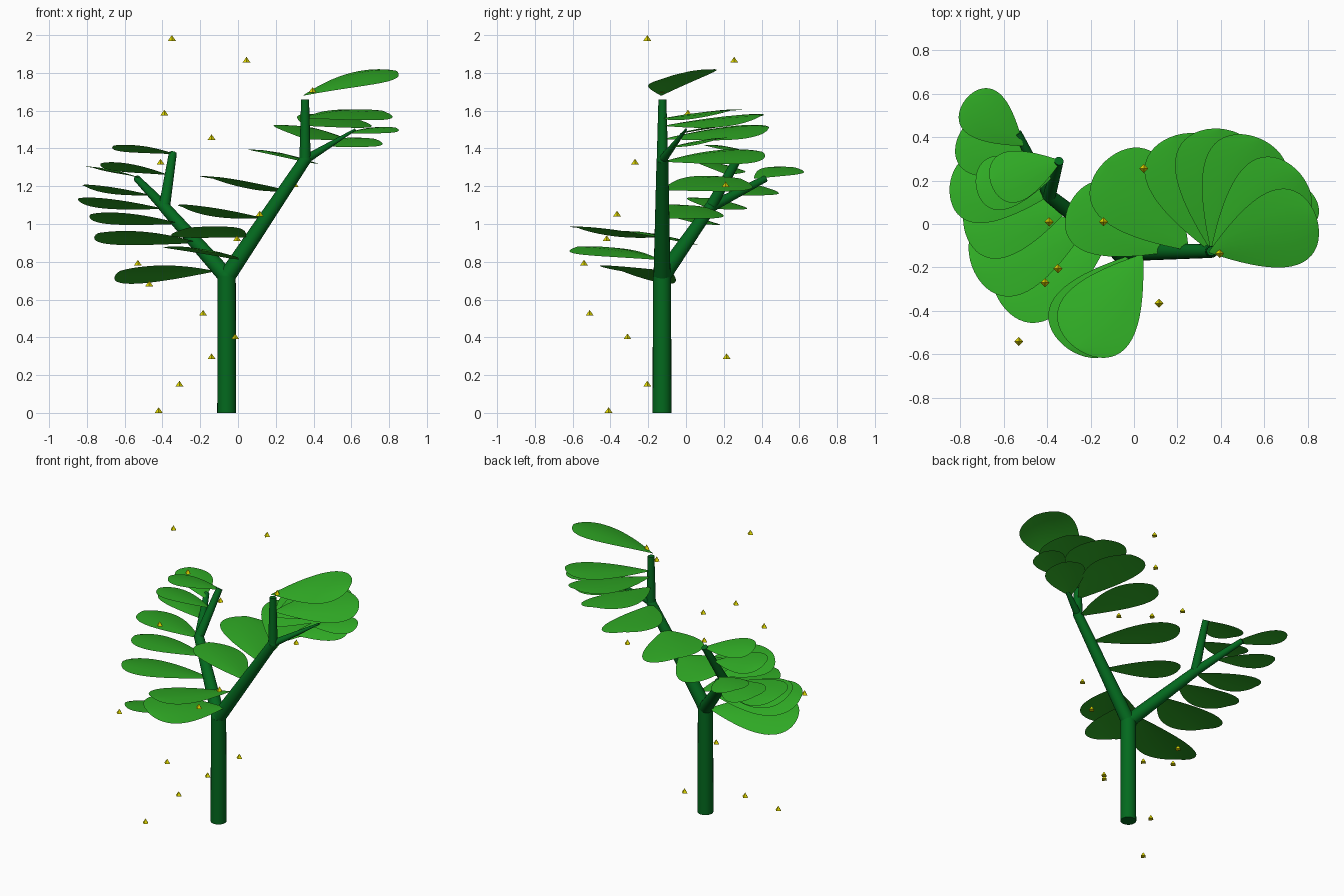
import bpy, bmesh, math
from mathutils import Vector

if "Cube" in bpy.data.objects:
    bpy.data.objects.remove(bpy.data.objects["Cube"])


def material(name, rgb):
    m = bpy.data.materials.new(name)
    m.diffuse_color = (*rgb, 1)
    m.use_nodes = True
    m.node_tree.nodes["Principled BSDF"].inputs["Base Color"].default_value = m.diffuse_color
    return m


STEM = material("stem green", (0.001, 0.142, 0.013))
LEAF = material("leaf green", (0.030, 0.42, 0.019))
YELLOW = material("speck yellow", (0.76, 0.70, 0.0))


def finish(name, bm, mat, smooth=True):
    me = bpy.data.meshes.new(name)
    bm.to_mesh(me)
    bm.free()
    me.materials.append(mat)
    for p in me.polygons:
        p.use_smooth = smooth
    ob = bpy.data.objects.new(name, me)
    bpy.context.collection.objects.link(ob)
    if smooth:
        bpy.ops.object.select_all(action='DESELECT')
        ob.select_set(True)
        bpy.context.view_layer.objects.active = ob
        bpy.ops.object.shade_smooth_by_angle(angle=math.radians(40))
    return ob


def limb(name, a, b, r1, r2):
    """Tapered round stem between two points."""
    a, b = Vector(a), Vector(b)
    q = (b - a).to_track_quat('Z', 'Y')
    bm = bmesh.new()
    bmesh.ops.create_cone(bm, cap_ends=True, segments=20, radius1=r1, radius2=r2, depth=(b - a).length)
    for v in bm.verts:
        v.co = q @ v.co + (a + b) / 2
    finish(name, bm, STEM)


def joint(name, p, r):
    bm = bmesh.new()
    bmesh.ops.create_uvsphere(bm, u_segments=20, v_segments=10, radius=r)
    bmesh.ops.translate(bm, verts=bm.verts, vec=p)
    finish(name, bm, STEM)


def leaf(name, base, angle, length, rise=0.08, roll=11):
    """Teardrop blade: narrow at the stem, round at the tip, rolled and slightly arched."""
    width = 0.35 * length
    a = math.radians(angle)
    ahead = Vector((math.cos(a), math.sin(a), 0))
    r = math.radians(roll)
    left = Vector((-math.sin(a) * math.cos(r), math.cos(a) * math.cos(r), math.sin(r)))
    bm = bmesh.new()
    rows = []
    n = 20
    for i in range(n + 1):
        t = math.sin(math.pi / 2 * i / n)
        w = width * max(0.015, t ** 0.92 * math.sqrt(max(0, 1 - t ** 2.3)) / 0.535)
        mid = Vector(base) + ahead * length * t + Vector((0, 0, rise * (1 - (1 - t) ** 1.7)))
        rows.append([bm.verts.new(mid + left * w * s - Vector((0, 0, 0.09 * w * s * s)))
                     for s in (-1, -0.5, 0, 0.5, 1)])
    for p, q in zip(rows, rows[1:]):
        for j in range(4):
            bm.faces.new((p[j], q[j], q[j + 1], p[j + 1]))
    finish(name, bm, LEAF)


# trunk and branches
fork = (-0.06, -0.127, 0.72)
right_node, right_top, right_twig = (0.355, -0.125, 1.34), (0.355, -0.125, 1.66), (0.62, 0.0, 1.50)
left_node, left_top, left_twig = (-0.39, 0.13, 1.09), (-0.345, 0.29, 1.375), (-0.535, 0.42, 1.24)
limb("trunk", (-0.06, -0.127, 0), fork, 0.05, 0.048)
joint("fork_joint", fork, 0.047)
limb("right_branch", fork, right_node, 0.045, 0.031)
joint("right_joint", right_node, 0.031)
limb("right_tip", right_node, right_top, 0.03, 0.021)
limb("right_twig", right_node, right_twig, 0.024, 0.006)
limb("left_branch", fork, left_node, 0.044, 0.031)
joint("left_joint", left_node, 0.031)
limb("left_tip", left_node, left_top, 0.03, 0.021)
limb("left_twig", left_node, left_twig, 0.029, 0.018)

# leaves: base, heading, length, rise, roll
leaves = [
    # right branch, spiralling up to the top leaf
    ((0.14, -0.13, 1.03), 152, 0.49, 0.06, 11),
    ((0.25, -0.12, 1.18), 133, 0.56, 0.06, 11),
    ((0.345, -0.12, 1.33), 106, 0.55, 0.05, 11),
    ((0.355, -0.12, 1.45), 86, 0.56, 0.06, 11),
    ((0.355, -0.12, 1.52), 66, 0.56, 0.05, 10),
    ((0.355, -0.12, 1.56), 41, 0.54, 0.04, 8),
    ((0.345, -0.13, 1.68), 18, 0.52, 0.13, 10),
    ((0.46, -0.07, 1.41), 42, 0.36, 0.04, 10),
    ((0.58, -0.02, 1.48), 28, 0.29, 0.03, 8),
    # front of the fork
    ((0.0, -0.14, 0.81), 235, 0.53, 0.07, -5),
    ((0.04, -0.14, 0.93), 235, 0.53, 0.05, 8),
    # left branch
    ((-0.12, -0.08, 0.75), 207, 0.57, 0.0, 14),
    ((-0.21, 0.0, 0.90), 200, 0.57, 0.05, 10),
    ((-0.30, 0.07, 1.00), 190, 0.49, 0.05, 10),
    ((-0.39, 0.13, 1.08), 174, 0.46, 0.05, 10),
    ((-0.45, 0.25, 1.15), 157, 0.39, 0.05, 10),
    ((-0.51, 0.36, 1.24), 141, 0.34, 0.06, 8),
    ((-0.37, 0.22, 1.26), 187, 0.36, 0.06, 10),
    ((-0.335, 0.29, 1.37), 198, 0.34, 0.045, 8),
]
for i, (base, heading, length, rise, roll) in enumerate(leaves):
    leaf(f"leaf_{i + 1}", base, heading, length, rise, roll)

# floating yellow specks, small four-sided pyramids
specks = [
    (-0.35, -0.205, 1.985), (0.045, 0.255, 1.87), (0.395, -0.135, 1.71), (-0.39, 0.01, 1.59),
    (-0.14, 0.01, 1.46), (-0.41, -0.27, 1.33), (0.30, 0.21, 1.21), (0.115, -0.365, 1.055),
    (-0.005, -0.42, 0.925), (-0.53, -0.54, 0.795), (-0.47, -0.13, 0.685), (-0.185, -0.51, 0.53),
    (-0.015, -0.31, 0.405), (-0.14, 0.215, 0.30), (-0.31, -0.205, 0.155), (-0.42, -0.41, 0.015),
]
for i, p in enumerate(specks):
    bm = bmesh.new()
    bmesh.ops.create_cone(bm, cap_ends=True, segments=4, radius1=0.021, radius2=0, depth=0.03)
    bmesh.ops.translate(bm, verts=bm.verts, vec=p)
    finish(f"speck_{i + 1}", bm, YELLOW, smooth=False)
